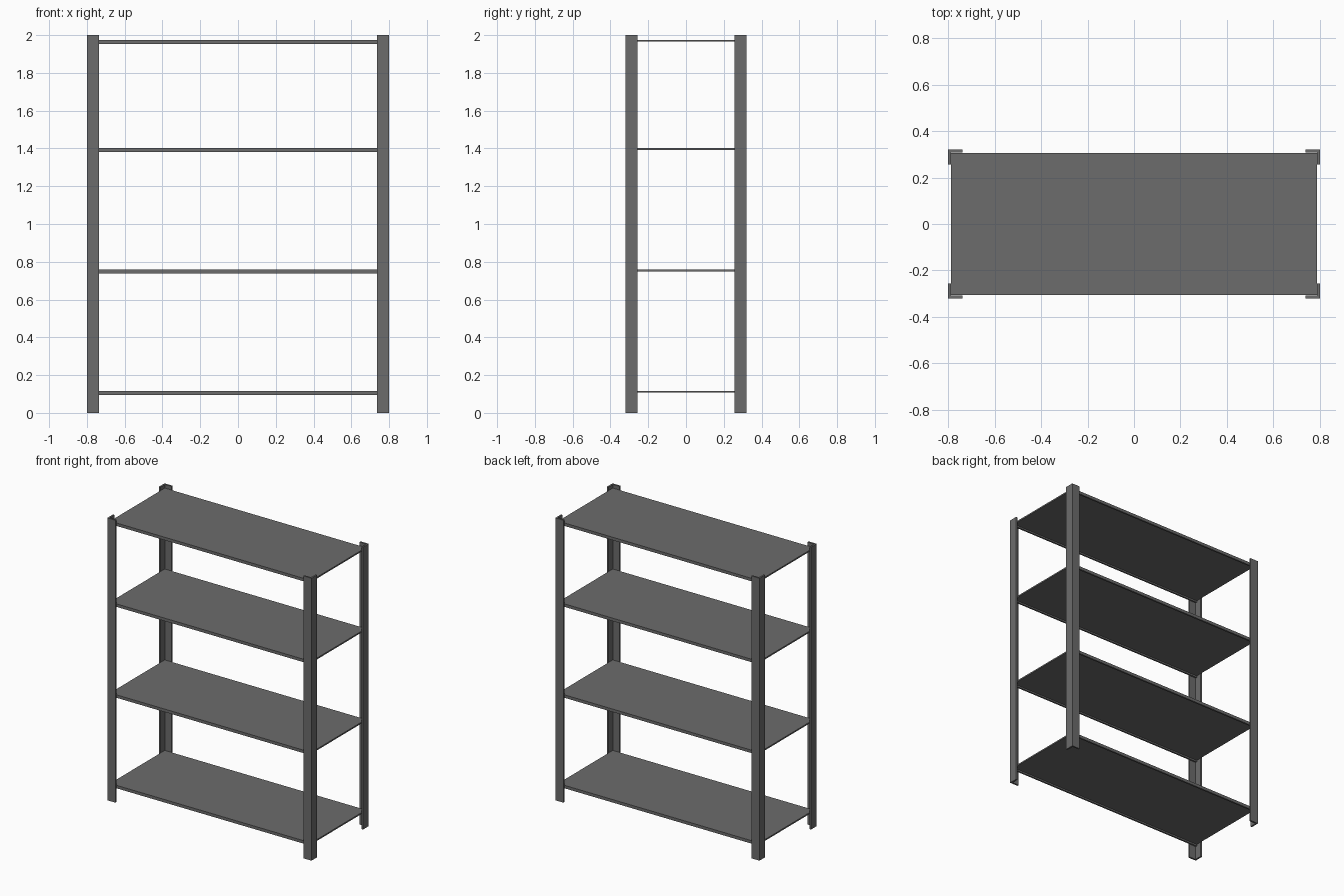
import bpy
import bmesh

cube = bpy.data.objects.get("Cube")
if cube:
    bpy.data.objects.remove(cube, do_unlink=True)

# Overall sizes
HALF_X, HALF_Y, HEIGHT = 0.80, 0.32, 2.0
FLANGE, SHEET = 0.063, 0.012
SHELF_X, SHELF_Y = 0.788, 0.306
SHELF_TOPS = {"bottom": 0.117, "lower": 0.758, "upper": 1.402, "top": 1.975}

# Grey painted steel
steel = bpy.data.materials.new("grey_steel")
steel.use_nodes = True
steel.diffuse_color = (0.15, 0.15, 0.15, 1)
steel.node_tree.nodes["Principled BSDF"].inputs["Base Color"].default_value = steel.diffuse_color


def extrude_profile(name, points, axis, start, length):
    """Extrude a closed 2D profile along z (in x, y) or along x (in y, z)."""
    bm = bmesh.new()
    if axis == "z":
        verts = [bm.verts.new((a, b, start)) for a, b in points]
        step = (0, 0, length)
    else:
        verts = [bm.verts.new((start, a, b)) for a, b in points]
        step = (length, 0, 0)
    face = bm.faces.new(verts)
    result = bmesh.ops.extrude_face_region(bm, geom=[face], use_keep_orig=True)
    moved = [g for g in result["geom"] if isinstance(g, bmesh.types.BMVert)]
    bmesh.ops.translate(bm, verts=moved, vec=step)
    bmesh.ops.recalc_face_normals(bm, faces=bm.faces)
    mesh = bpy.data.meshes.new(name)
    bm.to_mesh(mesh)
    bm.free()
    mesh.materials.append(steel)
    obj = bpy.data.objects.new(name, mesh)
    bpy.context.collection.objects.link(obj)
    return obj


# Four angle-section corner posts
for y_name, sy in (("front", -1), ("back", 1)):
    for x_name, sx in (("right", -1), ("left", 1)):
        depths = [(0, 0), (FLANGE, 0), (FLANGE, SHEET),
                  (SHEET, SHEET), (SHEET, FLANGE), (0, FLANGE)]
        profile = [(sx * (HALF_X - a), sy * (HALF_Y - b)) for a, b in depths]
        extrude_profile(f"{y_name}_{x_name}_post", profile, "z", 0, HEIGHT)

# Four shelves, each a thin plate with lips folded down along the long edges
PLATE, LIP = 0.010, 0.021
for level, top in SHELF_TOPS.items():
    inner = SHELF_Y - SHEET
    profile = [(-SHELF_Y, top), (-SHELF_Y, top - LIP), (-inner, top - LIP),
               (-inner, top - PLATE), (inner, top - PLATE), (inner, top - LIP),
               (SHELF_Y, top - LIP), (SHELF_Y, top)]
    extrude_profile(f"{level}_shelf", profile, "x", -SHELF_X, 2 * SHELF_X)
